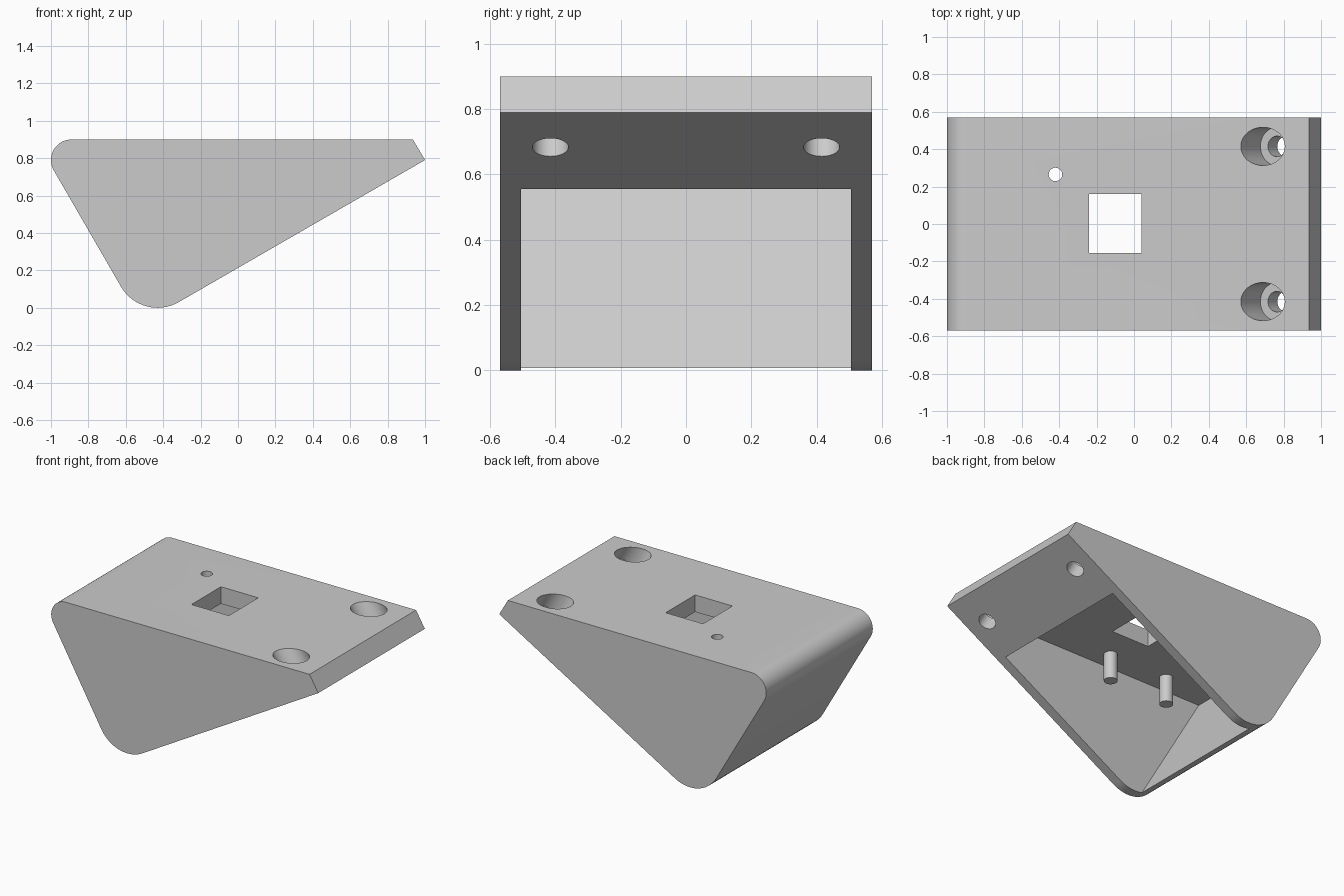
import bpy, bmesh, math
from mathutils import Vector, Matrix

if "Cube" in bpy.data.objects:
    bpy.data.objects.remove(bpy.data.objects["Cube"], do_unlink=True)

grey = bpy.data.materials.new("light_grey")
grey.use_nodes = True
colour = (0.6, 0.6, 0.6, 1)
grey.diffuse_color = colour
grey.node_tree.nodes["Principled BSDF"].inputs["Base Color"].default_value = colour

SLOPE = math.radians(30)
UP_FROM_SLOPE = Vector((-math.sin(SLOPE), 0, math.cos(SLOPE)))
CEILING = 0.785


def make_object(name, bm):
    bmesh.ops.recalc_face_normals(bm, faces=bm.faces)
    mesh = bpy.data.meshes.new(name)
    bm.to_mesh(mesh)
    bm.free()
    mesh.materials.append(grey)
    obj = bpy.data.objects.new(name, mesh)
    bpy.context.collection.objects.link(obj)
    return obj


def prism(name, outline, y0, y1):
    """Extrude an (x, z) outline along y."""
    bm = bmesh.new()
    face = bm.faces.new([bm.verts.new((x, y0, z)) for x, z in outline])
    new = bmesh.ops.extrude_face_region(bm, geom=[face])["geom"]
    verts = [v for v in new if isinstance(v, bmesh.types.BMVert)]
    bmesh.ops.translate(bm, verts=verts, vec=(0, y1 - y0, 0))
    return make_object(name, bm)


def cylinder(name, start, end, radius):
    start, end = Vector(start), Vector(end)
    axis = end - start
    turn = axis.to_track_quat("Z", "Y").to_matrix().to_4x4()
    bm = bmesh.new()
    bmesh.ops.create_cone(bm, cap_ends=True, segments=48, radius1=radius,
                          radius2=radius, depth=axis.length,
                          matrix=Matrix.Translation((start + end) / 2) @ turn)
    return make_object(name, bm)


def arc(cx, cz, radius, a0, a1, steps=16):
    angles = [math.radians(a0 + (a1 - a0) * i / steps) for i in range(steps + 1)]
    return [(cx + radius * math.cos(a), cz + radius * math.sin(a)) for a in angles]


# Wedge body with two rounded corners and a square-cut tip
outline = [(1, 0.79), (0.935, 0.9)]
outline += arc(-0.89, 0.79, 0.11, 90, 210)
outline += arc(-0.43, 0.226, 0.226, 210, 300)
body = prism("housing", outline, -0.57, 0.57)

# Cavity, open through the sloping underside
cutters = [prism("cavity_cutter", [(0.693, 0.382), (0.46, CEILING),
                                   (-0.936, CEILING), (-0.425, -0.1)], -0.505, 0.505)]

# Square window and small round hole in the top panel
cutters.append(prism("window_cutter", [(-0.24, 0.7), (0.04, 0.7),
                                       (0.04, 1), (-0.24, 1)], -0.155, 0.16))
cutters.append(cylinder("small_hole_cutter", (-0.42, 0.265, 0.7), (-0.42, 0.265, 1), 0.036))

# Counterbored screw holes, square to the underside
for y in (-0.415, 0.415):
    foot = Vector((0.814, y, 0.683))
    cutters.append(cylinder("screw_hole_cutter", foot - 0.1 * UP_FROM_SLOPE,
                            foot + 0.2 * UP_FROM_SLOPE, 0.055))
    cutters.append(cylinder("counterbore_cutter", foot + 0.1 * UP_FROM_SLOPE,
                            foot + 0.5 * UP_FROM_SLOPE, 0.102))

for cutter in cutters:
    cutter.hide_render = True
    mod = body.modifiers.new(cutter.name, "BOOLEAN")
    mod.operation = "DIFFERENCE"
    mod.solver = "EXACT"
    mod.object = cutter

# Bake the cuts and discard the cutters
bpy.context.view_layer.update()
depsgraph = bpy.context.evaluated_depsgraph_get()
baked = bpy.data.meshes.new_from_object(body.evaluated_get(depsgraph))
body.modifiers.clear()
body.data = baked
for cutter in cutters:
    bpy.data.objects.remove(cutter, do_unlink=True)

# Mounting posts hanging from the panel
parts = [body]
for x in (-0.13, -0.57):
    for y in (-0.375, 0.375):
        parts.append(cylinder("mounting_post", (x, y, CEILING + 0.02),
                              (x, y, CEILING - 0.185), 0.042))

# Smooth curved walls, keep edges crisp
bpy.ops.object.select_all(action="DESELECT")
for part in parts:
    part.select_set(True)
bpy.context.view_layer.objects.active = body
bpy.ops.object.shade_smooth_by_angle(angle=math.radians(25))
